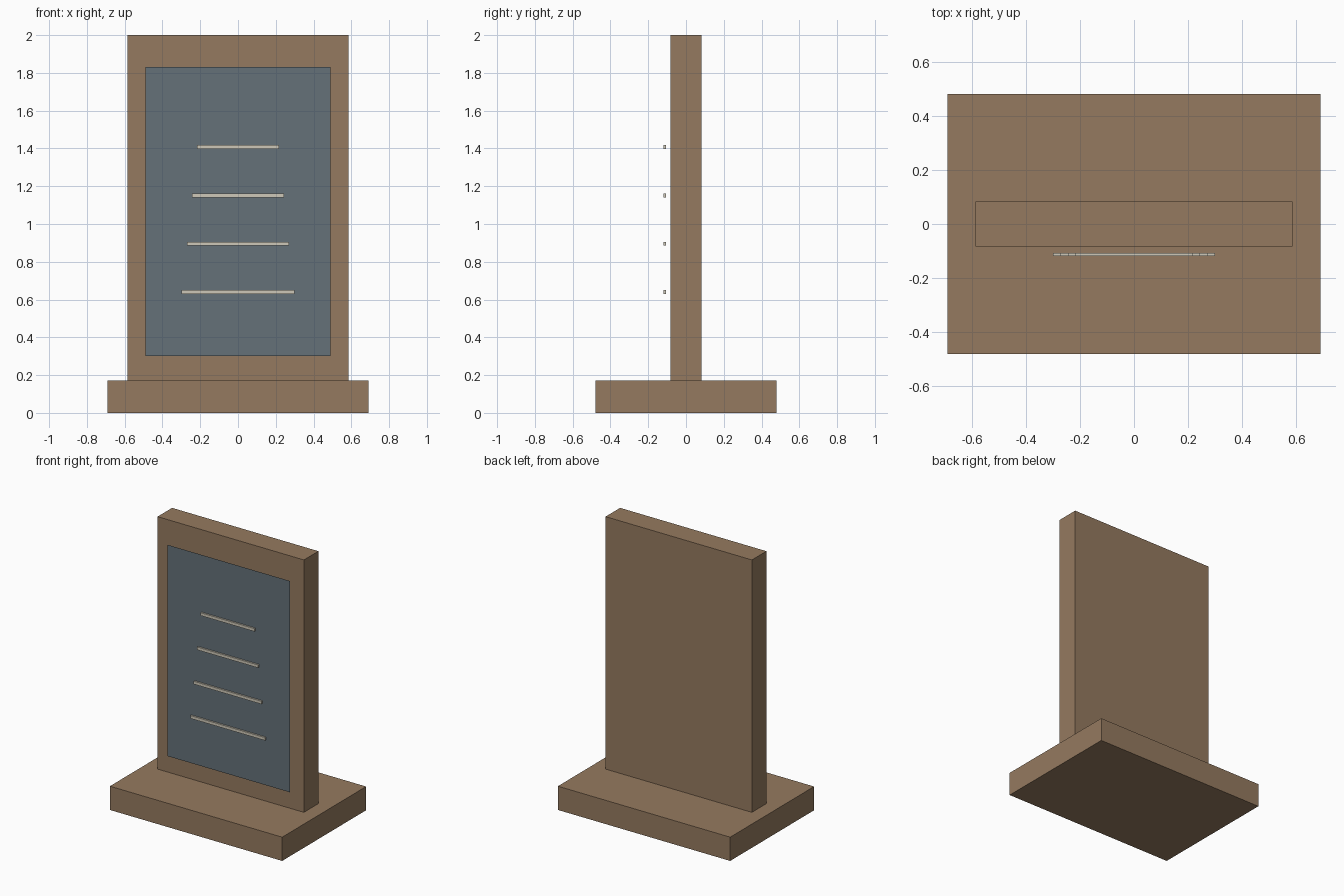
import bpy

if "Cube" in bpy.data.objects:
    bpy.data.objects.remove(bpy.data.objects["Cube"])


def material(name, color):
    m = bpy.data.materials.new(name)
    m.diffuse_color = (*color, 1)
    m.use_nodes = True
    m.node_tree.nodes["Principled BSDF"].inputs["Base Color"].default_value = m.diffuse_color
    return m


wood = material("wood", (0.30, 0.195, 0.115))
slate = material("slate", (0.13, 0.165, 0.19))
chalk = material("chalk", (0.62, 0.58, 0.48))


def box(name, lo, hi, mat):
    bpy.ops.mesh.primitive_cube_add(size=1)
    o = bpy.context.object
    o.name = name
    o.location = [(a + b) / 2 for a, b in zip(lo, hi)]
    o.scale = [b - a for a, b in zip(lo, hi)]
    bpy.ops.object.transform_apply(location=True, rotation=False, scale=True)
    o.data.materials.append(mat)
    return o


# Plinth and upright board
box("base", (-0.69, -0.48, 0), (0.69, 0.48, 0.172), wood)
box("board", (-0.586, -0.083, 0.172), (0.586, 0.083, 2.0), wood)

# Flat single-sheet panel held just in front of the board, facing -y
bpy.ops.mesh.primitive_plane_add(size=1, rotation=(1.5707963, 0, 0))
panel = bpy.context.object
panel.name = "panel"
panel.location = (0, -0.107, 1.066)
panel.scale = (0.98, 1.53, 1)
bpy.ops.object.transform_apply(location=True, rotation=True, scale=True)
panel.data.materials.append(slate)

# Four line bars, widening towards the bottom
for i in range(4):
    half = 0.299 - 0.0277 * i
    z = 0.64 + 0.2555 * i
    box(f"line_bar_{i + 1}", (-half, -0.119, z - 0.0105),
        (half, -0.107, z + 0.0105), chalk)
